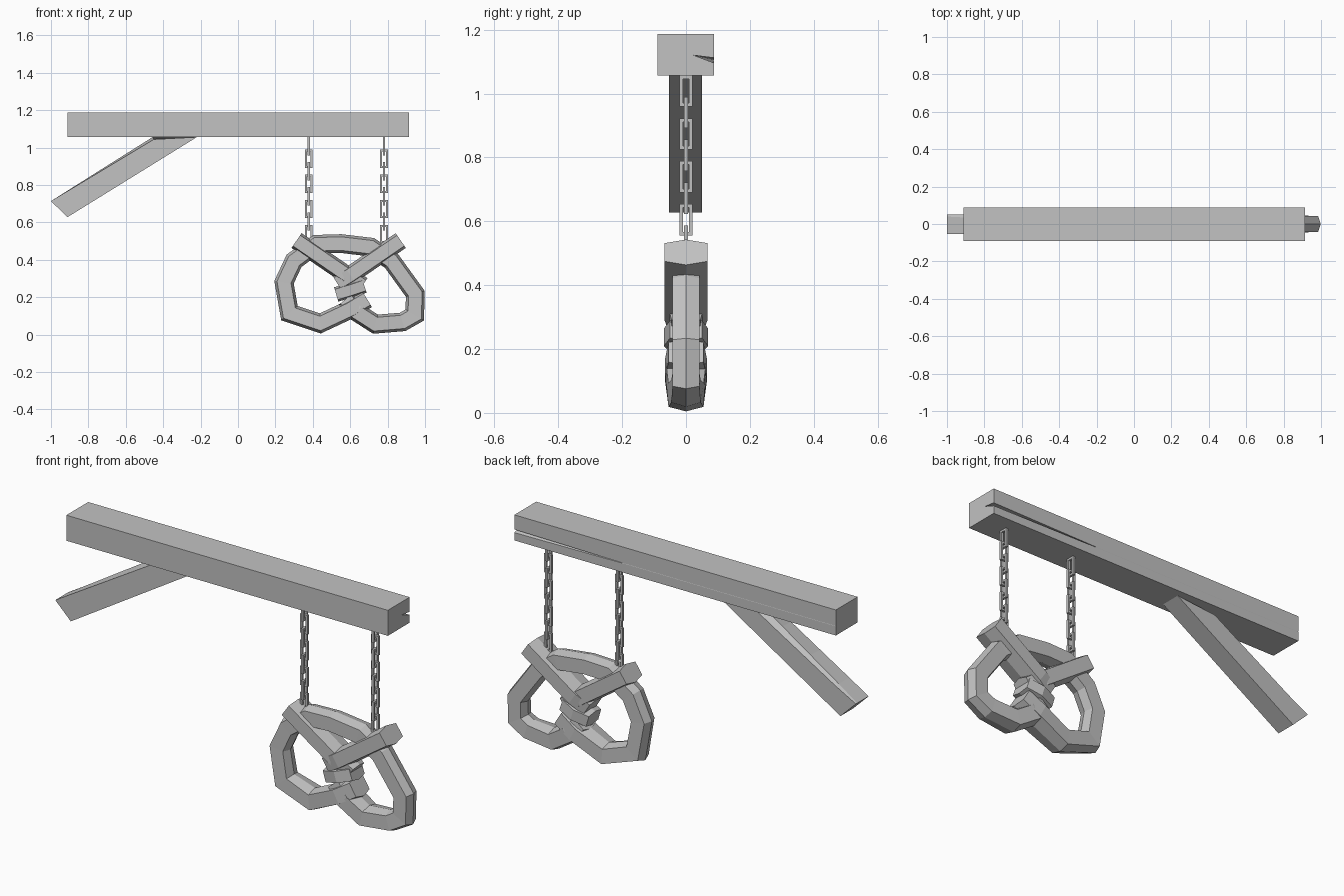
import bpy
from mathutils import Vector

cube = bpy.data.objects.get("Cube")
if cube:
    bpy.data.objects.remove(cube)

grey = bpy.data.materials.new("plain grey")
grey.use_nodes = True
GREY = (0.54, 0.54, 0.54, 1)
grey.diffuse_color = GREY
grey.node_tree.nodes["Principled BSDF"].inputs["Base Color"].default_value = GREY


def make(name, verts, faces):
    mesh = bpy.data.meshes.new(name)
    mesh.from_pydata(verts, [], faces)
    mesh.materials.append(grey)
    obj = bpy.data.objects.new(name, mesh)
    bpy.context.collection.objects.link(obj)
    bpy.context.view_layer.objects.active = obj
    bpy.ops.object.mode_set(mode="EDIT")
    bpy.ops.mesh.select_all(action="SELECT")
    bpy.ops.mesh.normals_make_consistent(inside=False)
    bpy.ops.object.mode_set(mode="OBJECT")


def loft(name, rings):
    """Skin a list of equal rings and cap both ends."""
    n = len(rings[0])
    faces = [(i * n + j, i * n + (j + 1) % n, (i + 1) * n + (j + 1) % n, (i + 1) * n + j)
             for i in range(len(rings) - 1) for j in range(n)]
    last = (len(rings) - 1) * n
    faces += [tuple(range(n)), tuple(range(last, last + n))]
    make(name, [v for r in rings for v in r], faces)


# Beam with a tapering split in the back of its free end
def beam_ring(x, split_y, gap):
    front, back, low, high, mid = -0.09, 0.087, 1.056, 1.187, 1.104
    return [(x, front, low), (x, back, low), (x, back, mid - gap),
            (x, split_y, mid + gap * 2), (x, back, mid + gap), (x, back, high), (x, front, high)]


loft("beam", [beam_ring(-0.912, 0.086, 0.001), beam_ring(0.3, 0.086, 0.001),
              beam_ring(0.914, 0.024, 0.008)])


# Diagonal brace, its upper back edge chipped along the middle
def brace_ring(t, chip):
    low = Vector((-0.912, 0, 0.628)).lerp(Vector((-0.22, 0, 1.056)), t)
    high = Vector((-1.0, 0, 0.714)).lerp(Vector((-0.457, 0, 1.056)), t)
    down = Vector((0.53, 0, -0.85))
    section = [(low, -0.054, 0), (low, 0.05, 0), (high, 0.05, chip * 1.5),
               (high, 0.04 - chip, 0), (high, -0.054, 0.014 * t)]
    return [p + down * drop + Vector((0, y, 0)) for p, y, drop in section]


loft("brace", [brace_ring(t, chip) for t, chip in
               ((0, 0), (0.2, 0.006), (0.5, 0.01), (0.8, 0.014), (1, 0.016))])


# Chains of rectangular links, alternately turned
def link(name, x, z, turned):
    half_w, half_h, bar_w, t = 0.021, 0.049, 0.011, 0.006
    verts = []
    for d in (-t, t):
        for inset in (0, bar_w):
            w, h = half_w - inset, half_h - inset
            corners = [(-w, -h), (w, -h), (w, h), (-w, h)]
            verts += [(x + d, u, z + v) if turned else (x + u, d, z + v) for u, v in corners]
    faces = []
    for j in range(4):
        k = (j + 1) % 4
        for a, b in ((0, 4), (4, 12), (12, 8), (8, 0)):
            faces.append((a + j, a + k, b + k, b + j))
    make(name, verts, faces)


for side, x in (("right", 0.378), ("left", 0.78)):
    for i in range(8):
        link(f"{side}_chain_link_{i + 1}", x, 1.008 - i * 0.0672, i % 2 == 0)


# Pretzel: hexagonal bars swept along paths in the x-z plane
def bar(name, path, half_w):
    pts = [Vector((x, 0, z)) for x, z, depth in path]
    rings = []
    for i, p in enumerate(pts):
        a = (p - pts[i - 1]).normalized() if i else None
        b = (pts[i + 1] - p).normalized() if i < len(pts) - 1 else None
        a, b = a or b, b or a
        t = (a + b).normalized()
        side = Vector((-t.z, 0, t.x)) / max(t.dot(a), 0.6)
        d = path[i][2]
        rings.append([p + side * half_w * s + Vector((0, d * y, 0))
                      for s, y in ((1, 0), (0.72, 1), (-0.72, 1), (-1, 0), (-0.72, -1), (0.72, -1))])
    loft(name, rings)


bar("pretzel_loop", [
    (0.69, 0.19, 0.055), (0.60, 0.135, 0.066), (0.44, 0.06, 0.055), (0.275, 0.115, 0.045),
    (0.246, 0.28, 0.042), (0.30, 0.395, 0.042), (0.42, 0.483, 0.045), (0.55, 0.487, 0.045),
    (0.71, 0.468, 0.045), (0.82, 0.395, 0.042), (0.948, 0.218, 0.042), (0.945, 0.105, 0.042),
    (0.88, 0.068, 0.046), (0.735, 0.056, 0.055), (0.635, 0.12, 0.062), (0.575, 0.19, 0.05)], 0.05)
bar("pretzel_right_arm", [(0.313, 0.503, 0.064), (0.58, 0.32, 0.06), (0.665, 0.262, 0.045)], 0.048)
bar("pretzel_left_arm", [(0.87, 0.503, 0.067), (0.60, 0.318, 0.067), (0.53, 0.275, 0.05)], 0.048)
bar("pretzel_twist", [(0.525, 0.215, 0.05), (0.60, 0.237, 0.069), (0.675, 0.262, 0.05)], 0.04)
